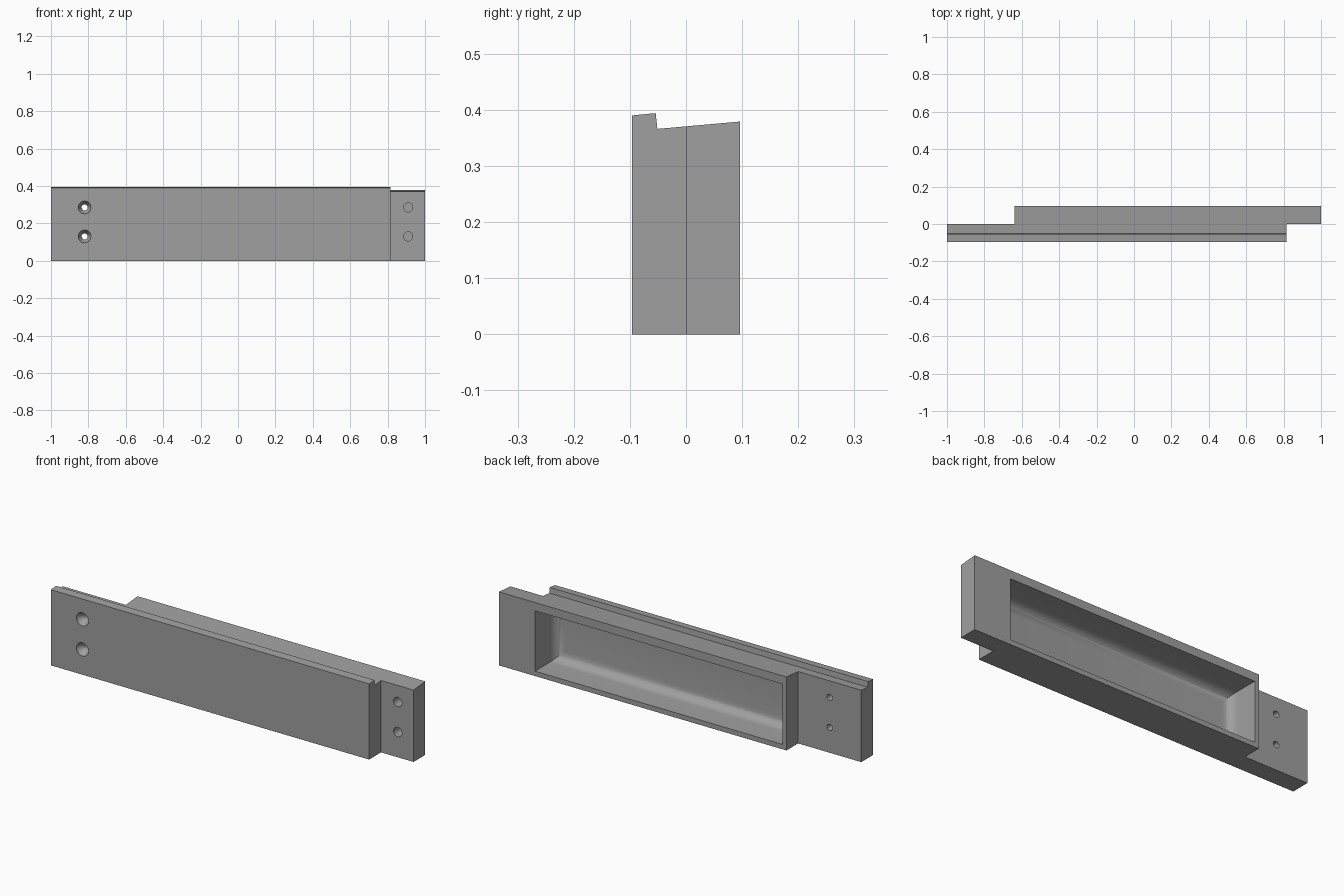
import bpy, bmesh, math
from mathutils import Matrix

if "Cube" in bpy.data.objects:
    bpy.data.objects.remove(bpy.data.objects["Cube"])

grey = bpy.data.materials.new("plain grey")
grey.diffuse_color = (0.35, 0.35, 0.35, 1)
grey.use_nodes = True
grey.node_tree.nodes["Principled BSDF"].inputs["Base Color"].default_value = grey.diffuse_color


def add_object(name, bm):
    bmesh.ops.recalc_face_normals(bm, faces=bm.faces[:])
    me = bpy.data.meshes.new(name)
    bm.to_mesh(me)
    bm.free()
    me.materials.append(grey)
    ob = bpy.data.objects.new(name, me)
    bpy.context.collection.objects.link(ob)
    return ob


def box(name, lo, hi, round_face_y=None, radius=0.0):
    bm = bmesh.new()
    bmesh.ops.create_cube(bm, size=1)
    for v in bm.verts:
        v.co = [(a + b) / 2 + c * (b - a) for a, b, c in zip(lo, hi, v.co)]
    if round_face_y is not None:
        edges = [e for e in bm.edges
                 if all(abs(v.co.y - round_face_y) < 1e-5 for v in e.verts)]
        bmesh.ops.bevel(bm, geom=edges, offset=radius, segments=8,
                        profile=0.5, affect='EDGES')
    return add_object(name, bm)


def drill(name, x, z, profile, sides=32):
    """Round cutter along y, lathed from (y, radius) pairs."""
    bm = bmesh.new()
    rings = []
    for y, r in profile:
        rings.append([bm.verts.new((x + r * math.cos(i * math.tau / sides), y,
                                    z + r * math.sin(i * math.tau / sides)))
                      for i in range(sides)])
    for a, b in zip(rings, rings[1:]):
        for i in range(sides):
            j = (i + 1) % sides
            bm.faces.new((a[i], a[j], b[j], b[i]))
    bm.faces.new(rings[0])
    bm.faces.new(rings[-1])
    return add_object(name, bm)


# Long bar with a sloping top and a raised front lip
bm = bmesh.new()
section = [(-0.096, 0), (0.096, 0), (0.096, 0.379), (-0.051, 0.366),
           (-0.054, 0.394), (-0.096, 0.39)]
face = bm.faces.new([bm.verts.new((-1, y, z)) for y, z in section])
ext = bmesh.ops.extrude_face_region(bm, geom=[face])
bmesh.ops.translate(bm, vec=(2, 0, 0),
                    verts=[g for g in ext["geom"] if isinstance(g, bmesh.types.BMVert)])
bar = add_object("offset_bar", bm)

# End steps and the hollow in the back
cutters = [
    box("front_step_cutter", (0.815, -0.3, -0.1), (1.1, 0.001, 0.6)),
    box("back_step_cutter", (-1.1, 0.001, -0.1), (-0.64, 0.3, 0.6)),
    box("pocket_cutter", (-0.617, -0.072, 0.025), (0.794, 0.2, 0.336), -0.072, 0.05),
]
# Countersunk through holes on one end, blind holes on the other
for z in (0.13, 0.285):
    cutters.append(drill("countersink_cutter", -0.82, z,
                         [(-0.12, 0.034), (-0.09, 0.034), (-0.06, 0.016), (0.1, 0.016)]))
    cutters.append(drill("blind_hole_cutter", 0.91, z, [(-0.1, 0.024), (0.065, 0.024)]))

for c in cutters:
    c.hide_render = True
    c.hide_viewport = True
    mod = bar.modifiers.new(c.name, 'BOOLEAN')
    mod.operation = 'DIFFERENCE'
    mod.solver = 'EXACT'
    mod.object = c

# Bake the cuts, then smooth only the rounded areas
bpy.context.view_layer.update()
baked = bpy.data.meshes.new_from_object(
    bar.evaluated_get(bpy.context.evaluated_depsgraph_get()))
bar.modifiers.clear()
bar.data = baked
for c in cutters:
    bpy.data.objects.remove(c)
bpy.context.view_layer.objects.active = bar
bar.select_set(True)
bpy.ops.object.shade_smooth_by_angle(angle=math.radians(25))
